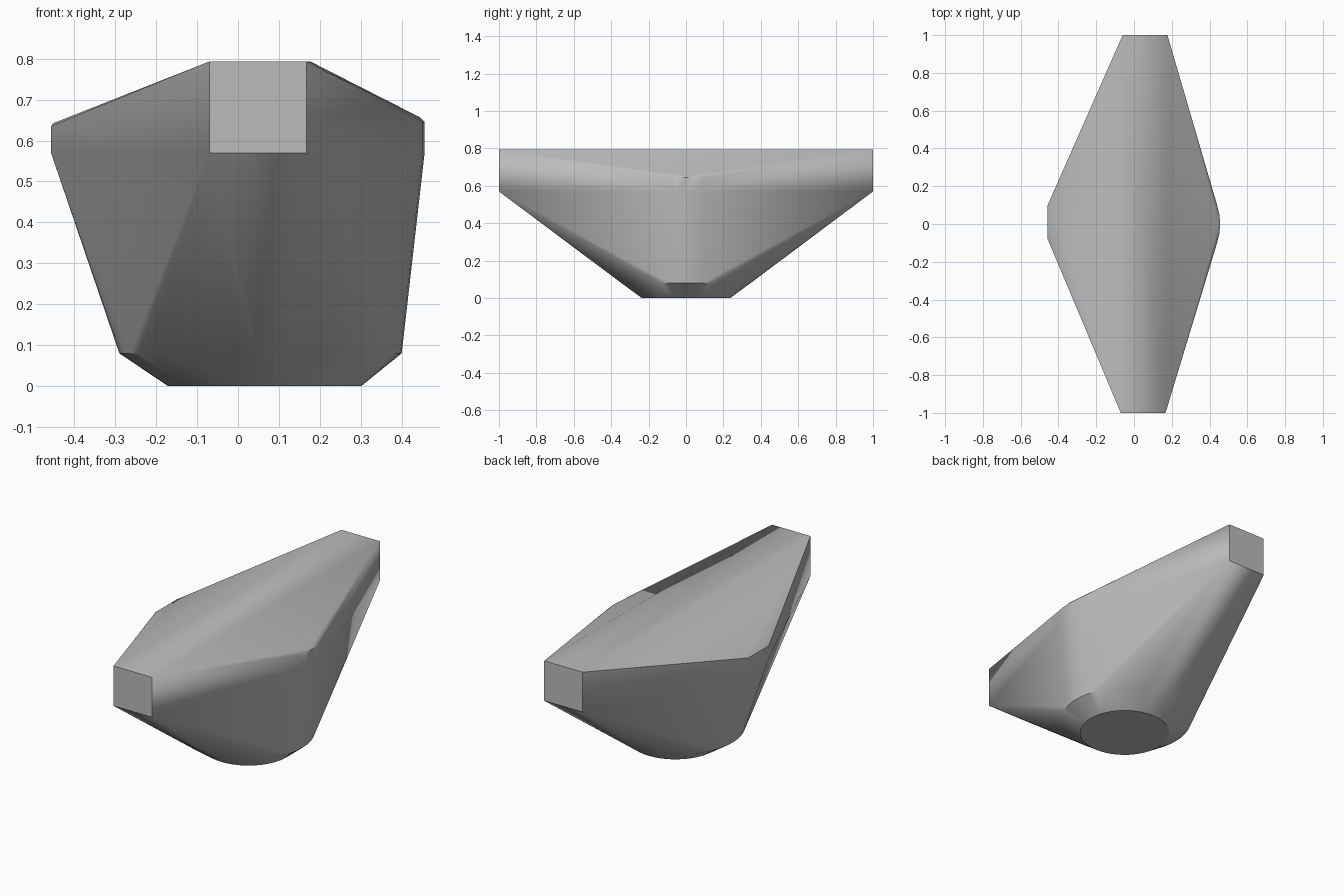
import bpy, bmesh, math

cube = bpy.data.objects.get("Cube")
if cube:
    bpy.data.objects.remove(cube, do_unlink=True)

# Plain grey body colour
grey = bpy.data.materials.new("plain_grey")
grey.use_nodes = True
color = (0.5, 0.5, 0.5, 1)
grey.diffuse_color = color
grey.node_tree.nodes["Principled BSDF"].inputs["Base Color"].default_value = color


def ring(cx, radius, z, count=48):
    """Points of a horizontal circle."""
    return [(cx + radius * math.cos(a), radius * math.sin(a), z)
            for a in (math.tau * i / count for i in range(count))]


# Round foot and the wider rim above it
points = ring(0.065, 0.236, 0) + ring(0.055, 0.345, 0.08)

# Square end faces at front and back
for y, x0, x1 in ((-1, -0.07, 0.167), (1, -0.06, 0.177)):
    points += [(x, y, z) for x in (x0, x1) for z in (0.57, 0.793)]

# Narrow flat on the right side, with a softened top edge
for y in (-0.08, 0.1):
    points += [(-0.457, y, 0.57), (-0.457, y, 0.635), (-0.45, y, 0.643)]

# Rounded bulge on the left side, with a softened top edge
for y, x in ((-0.1, 0.44), (-0.05, 0.452), (0, 0.456), (0.05, 0.452), (0.1, 0.44)):
    points += [(x, y, 0.57), (x, y, 0.645), (x - 0.012, y, 0.657)]

# Body skin stretched over the foot, ends and sides
bm = bmesh.new()
for p in points:
    bm.verts.new(p)
hull = bmesh.ops.convex_hull(bm, input=bm.verts)
loose = {v for v in hull["geom_interior"] + hull["geom_unused"]
         if isinstance(v, bmesh.types.BMVert)}
bmesh.ops.delete(bm, geom=list(loose), context="VERTS")
bmesh.ops.dissolve_limit(bm, angle_limit=math.radians(0.5),
                         verts=bm.verts, edges=bm.edges)
bmesh.ops.recalc_face_normals(bm, faces=bm.faces)

mesh = bpy.data.meshes.new("faceted_body")
bm.to_mesh(mesh)
bm.free()
mesh.materials.append(grey)
body = bpy.data.objects.new("faceted_body", mesh)
bpy.context.collection.objects.link(body)

# Smooth the curved sides, keep the hard corners
bpy.ops.object.select_all(action="DESELECT")
body.select_set(True)
bpy.context.view_layer.objects.active = body
bpy.ops.object.shade_smooth_by_angle(angle=math.radians(30))
